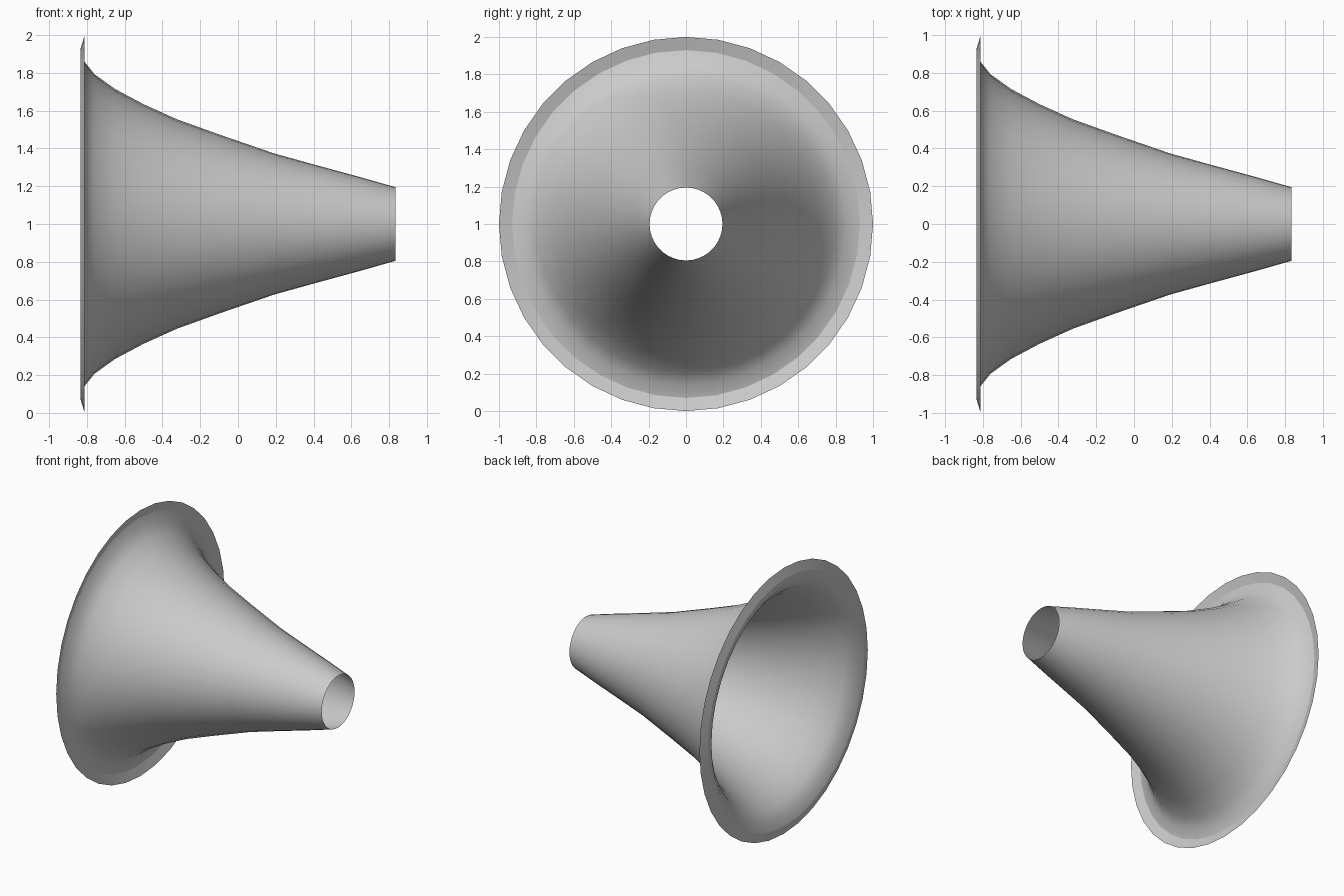
import bpy
import bmesh
import math

cube = bpy.data.objects.get("Cube")
if cube:
    bpy.data.objects.remove(cube, do_unlink=True)

SEGMENTS = 36

# One plain grey for the whole horn
grey = bpy.data.materials.new("plain grey")
grey.use_nodes = True
grey.diffuse_color = (0.6, 0.6, 0.6, 1)
grey.node_tree.nodes["Principled BSDF"].inputs["Base Color"].default_value = (0.6, 0.6, 0.6, 1)

# Profile as (x, radius): narrow throat, flaring bell, folded-back lip
profile = [
    (0.833, 0.195), (0.64, 0.25), (0.42, 0.31), (0.19, 0.374),
    (-0.10, 0.474), (-0.32, 0.553), (-0.50, 0.634), (-0.65, 0.714),
    (-0.76, 0.793), (-0.812, 0.858), (-0.833, 0.93), (-0.812, 1.0),
]

# Spin the profile around the x axis as a thin open sheet
bm = bmesh.new()
rings = []
for x, r in profile:
    angles = [2 * math.pi * i / SEGMENTS for i in range(SEGMENTS)]
    rings.append([bm.verts.new((x, r * math.cos(a), 1 + r * math.sin(a))) for a in angles])
for a, b in zip(rings, rings[1:]):
    for i in range(SEGMENTS):
        j = (i + 1) % SEGMENTS
        bm.faces.new((a[i], a[j], b[j], b[i]))

# Normals point away from the axis along the bell
bm.normal_update()
first = next(iter(bm.faces))
c = first.calc_center_median()
if first.normal.y * c.y + first.normal.z * (c.z - 1) < 0:
    bmesh.ops.reverse_faces(bm, faces=bm.faces[:])

mesh = bpy.data.meshes.new("horn_bell")
bm.to_mesh(mesh)
bm.free()
mesh.materials.append(grey)
horn = bpy.data.objects.new("horn_bell", mesh)
bpy.context.collection.objects.link(horn)

# Smooth bell with a sharp crease at the lip
bpy.ops.object.select_all(action="DESELECT")
horn.select_set(True)
bpy.context.view_layer.objects.active = horn
bpy.ops.object.shade_smooth_by_angle(angle=math.radians(30))
